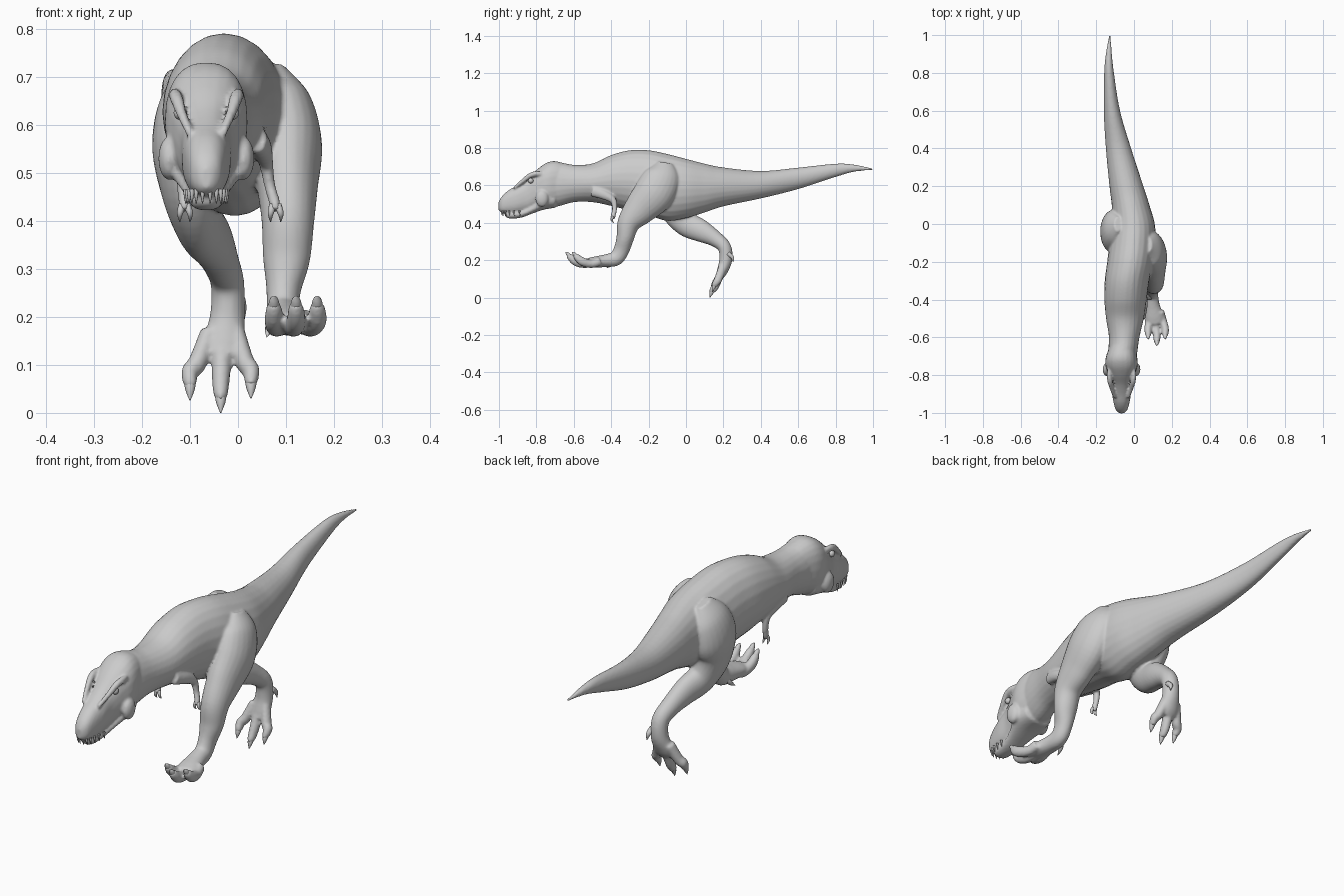
import bpy, bmesh
from math import sin, cos, pi, copysign
from mathutils import Vector, Matrix


def loft(bm, rows, steps=6, sides=24, n=2.0, flat=False):
    """Skin smooth rings along rows of (x, y, z, half_width, half_depth)."""
    rows = [Vector(r) for r in rows]
    pts = []
    for i in range(len(rows) - 1):
        a, b, c, d = (rows[max(0, min(len(rows) - 1, i + k))] for k in (-1, 0, 1, 2))
        for s in range(steps):
            t = s / steps
            pts.append((b * 2 + (c - a) * t + (a * 2 - b * 5 + c * 4 - d) * t * t
                        + (b * 3 - a - c * 3 + d) * t ** 3) * 0.5)
    pts.append(rows[-1])
    rings = []
    for i, p in enumerate(pts):
        t = Vector(pts[min(i + 1, len(pts) - 1)][:3]) - Vector(pts[max(i - 1, 0)][:3])
        t = Vector((0, 1, 0)) if flat else t.normalized()
        u = Vector((1, 0, 0))
        u = (u - t * u.dot(t)).normalized()
        v = t.cross(u)
        ring = []
        for k in range(sides):
            ca, sa = cos(2 * pi * k / sides), sin(2 * pi * k / sides)
            ca, sa = (copysign(abs(w) ** (2 / n), w) for w in (ca, sa))
            ring.append(bm.verts.new(Vector(p[:3]) + u * ca * max(p[3], .001)
                                     + v * sa * max(p[4], .001)))
        rings.append(ring)
    for a, b in zip(rings, rings[1:]):
        for k in range(sides):
            j = (k + 1) % sides
            bm.faces.new((a[k], a[j], b[j], b[k]))
    bm.faces.new(rings[0][::-1])
    bm.faces.new(rings[-1])


def profile(bm, rows, n=2.0):
    """Loft along y from rows of (y, x, top, bottom, half_width)."""
    loft(bm, [(x, y, (t + b) / 2, w, (t - b) / 2) for y, x, t, b, w in rows], n=n, flat=True)


def spike(bm, a, b, c, r):
    loft(bm, [(*a, r, r), (*b, r * .75, r * .75), (*c, .001, .001)], 4, 10)


def ball(bm, loc, size):
    m = Matrix.Translation(loc) @ Matrix.Diagonal((*size, 1))
    bmesh.ops.create_uvsphere(bm, u_segments=20, v_segments=12, radius=1, matrix=m)


def finish(bm, name):
    bmesh.ops.recalc_face_normals(bm, faces=bm.faces)
    me = bpy.data.meshes.new(name)
    bm.to_mesh(me)
    bm.free()
    for p in me.polygons:
        p.use_smooth = True
    ob = bpy.data.objects.new(name, me)
    bpy.context.collection.objects.link(ob)
    return ob


skin, claws, teeth, eyes = (bmesh.new() for _ in range(4))
HX = -.066  # head centre line

# trunk, neck and tail
profile(skin, [
    (-.78, HX, .69, .50, .06), (-.7, -.062, .725, .485, .076), (-.6, -.052, .71, .51, .081),
    (-.5, -.048, .717, .51, .1), (-.4, -.045, .762, .49, .112), (-.3, -.037, .788, .465, .118),
    (-.2, -.02, .788, .44, .122), (-.1, -.008, .768, .41, .122), (0, -.003, .742, .425, .113),
    (.1, -.018, .716, .455, .1), (.2, -.04, .696, .488, .09), (.4, -.082, .677, .53, .067),
    (.6, -.117, .695, .58, .043), (.8, -.132, .716, .645, .026), (.9, -.133, .711, .673, .016),
    (1, -.128, .69, .682, .004)])

# skull
profile(skin, [
    (-1.002, HX, .51, .468, .012), (-.985, HX, .54, .455, .03), (-.95, HX, .573, .449, .041),
    (-.9, HX, .602, .45, .05), (-.85, HX, .637, .458, .054), (-.8, HX, .682, .475, .07),
    (-.75, HX, .718, .485, .085), (-.7, HX, .73, .49, .082), (-.63, -.06, .71, .52, .06)], 2.4)
# lower jaw
profile(skin, [
    (-.968, HX, .455, .435, .015), (-.94, HX, .465, .422, .032), (-.88, HX, .47, .428, .04),
    (-.82, HX, .50, .45, .055), (-.76, HX, .56, .47, .078), (-.70, HX, .58, .48, .07)], 2.3)

# cheeks, brow ridges, eyes, teeth
for s in (-1, 1):
    ball(skin, (HX + s * .078, -.77, .53), (.022, .035, .045))
    loft(skin, [(HX + s * .036, -.92, .585, .008, .008), (HX + s * .052, -.87, .625, .011, .012),
                (HX + s * .062, -.83, .655, .014, .014), (HX + s * .066, -.79, .663, .012, .014),
                (HX + s * .06, -.75, .66, .008, .01)], 4, 12)
    ball(eyes, (HX + s * .056, -.83, .625), (.012, .014, .014))
    for i in range(6):
        w = (.008, .021, .03, .036, .04, .043)[i]
        y = (-.985, -.979, -.965, -.945, -.92, -.89)[i]
        spike(teeth, (HX + s * w, y, .466), (HX + s * w, y, .452), (HX + s * w, y + .004, .436), .005)

# leading leg, swung forward
loft(skin, [
    (.075, -.11, .72, .02, .04), (.088, -.125, .65, .062, .095), (.1, -.17, .56, .075, .108),
    (.103, -.245, .475, .064, .088), (.104, -.305, .4, .055, .062), (.101, -.325, .32, .049, .047),
    (.095, -.345, .255, .036, .042), (.094, -.375, .21, .034, .04), (.098, -.43, .197, .038, .034),
    (.108, -.49, .19, .048, .029), (.113, -.53, .187, .046, .022)])
for bx, tx, ty in ((.085, .075, -.61), (.112, .121, -.645), (.14, .165, -.61)):
    loft(skin, [(bx, -.46, .195, .02, .024), (bx * .6 + tx * .4, ty + .105, .18, .022, .022),
                (tx, ty + .055, .193, .02, .023), (tx, ty + .025, .218, .016, .018),
                (tx, ty + .015, .23, .008, .01)], 5, 16)
    spike(claws, (tx, ty + .03, .212), (tx, ty + .012, .234), (tx, ty, .243), .013)
spike(claws, (.075, -.385, .195), (.065, -.4, .175), (.06, -.425, .158), .012)

# trailing leg, pushed back
loft(skin, [
    (-.085, 0, .72, .02, .04), (-.1, -.02, .65, .06, .095), (-.108, -.04, .56, .071, .115),
    (-.1, -.04, .47, .062, .095), (-.08, .005, .395, .052, .07), (-.055, .08, .357, .045, .06),
    (-.036, .155, .315, .038, .043), (-.022, .205, .27, .035, .036), (-.022, .213, .205, .036, .035),
    (-.029, .195, .145, .044, .029), (-.033, .18, .115, .044, .022)])
for bx, tx, ty, tz in ((-.06, -.1, .135, .026), (-.032, -.036, .128, 0), (-.004, .027, .14, .03)):
    loft(skin, [(bx, .2, .17, .018, .024), (bx * .4 + tx * .6, .175, .105, .02, .022),
                (tx, ty + .028, tz + .06, .018, .021), (tx, ty + .012, tz + .035, .014, .016),
                (tx, ty + .01, tz + .026, .008, .01)], 5, 16)
    spike(claws, (tx, ty + .016, tz + .045), (tx, ty + .007, tz + .022), (tx, ty, tz), .013)
spike(claws, (.003, .225, .235), (.008, .248, .215), (.012, .252, .19), .013)

# arms with two fingers each
for x0, x1 in ((.04, .077), (-.125, -.112)):
    d = x1 - x0
    loft(skin, [(x0, -.5, .57, .02, .03), (x0 + d * .3, -.44, .55, .02, .026),
                (x0 + d * .5, -.39, .52, .015, .018), (x0 + d * .7, -.382, .475, .012, .014),
                (x1, -.39, .435, .012, .013), (x1, -.395, .422, .01, .012)], 5, 14)
    for o in (-.009, .012):
        spike(claws, (x1 + o * .5, -.392, .433), (x1 + o, -.397, .415), (x1 + o, -.385, .398), .008)

# blend the skin parts into one continuous hide
body = finish(skin, "body")
mod = body.modifiers.new("blend", 'REMESH')
mod.mode = 'VOXEL'
mod.voxel_size = .006
mod.use_smooth_shade = True
mod = body.modifiers.new("soften", 'SMOOTH')
mod.factor = .5
mod.iterations = 4
finish(claws, "claws")
finish(teeth, "teeth")
finish(eyes, "eyes")
